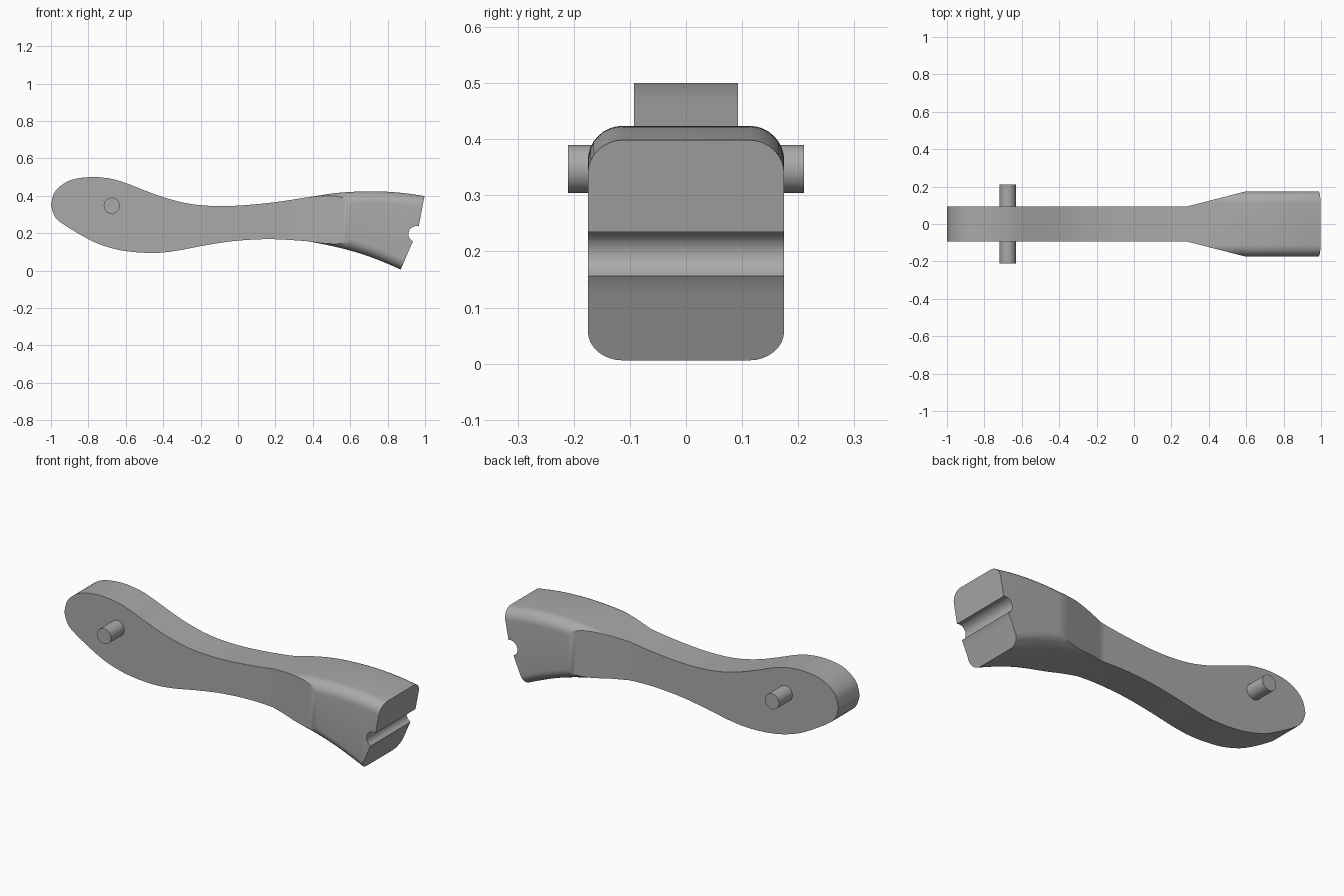
import bpy, bmesh, math
from mathutils import Vector

cube = bpy.data.objects.get("Cube")
if cube:
    bpy.data.objects.remove(cube)

grey = bpy.data.materials.new("plain grey")
grey.use_nodes = True
colour = (0.4, 0.4, 0.4, 1)
grey.diffuse_color = colour
grey.node_tree.nodes["Principled BSDF"].inputs["Base Color"].default_value = colour

# Upper and lower outline of the lever, from the rounded nose to past the cut end
TOP = [(-1, .35), (-.98, .42), (-.92, .472), (-.85, .494), (-.76, .5), (-.67, .489), (-.6, .468),
       (-.49, .425), (-.39, .389), (-.28, .361), (-.18, .348), (-.07, .345), (.04, .35), (.2, .366),
       (.4, .396), (.54, .416), (.71, .424), (.86, .417), (1, .398), (1.1, .38)]
BOTTOM = [(-1, .35), (-.98, .29), (-.93, .245), (-.8, .168), (-.71, .13), (-.6, .104), (-.46, .094),
          (-.34, .104), (-.18, .134), (-.02, .158), (.16, .168), (.33, .16), (.41, .15), (.57, .115),
          (.71, .072), (.87, .006), (1.1, -.1)]
THIN, WIDE = .093, .175            # half widths of arm and head
TAPER_START, TAPER_END = .28, .6
FILLET = .062


def smooth_path(points, steps=8):
    """Catmull-Rom curve through the points."""
    p = [Vector(q) for q in points]
    p = [p[0]] + p + [p[-1]]
    path = []
    for a, b, c, d in zip(p, p[1:], p[2:], p[3:]):
        for i in range(steps):
            t = i / steps
            path.append(b + (c - a) * t / 2 + (a * 2 - b * 5 + c * 4 - d) * t**2 / 2
                        + (b * 3 - a - c * 3 + d) * t**3 / 2)
    return path + [p[-1]]


def height(path, x):
    for a, b in zip(path, path[1:]):
        if a.x <= x <= b.x and b.x > a.x:
            return a.y + (b.y - a.y) * (x - a.x) / (b.x - a.x)
    return path[0].y if x < path[0].x else path[-1].y


def finish(bm, name):
    bmesh.ops.recalc_face_normals(bm, faces=bm.faces)
    mesh = bpy.data.meshes.new(name)
    bm.to_mesh(mesh)
    bm.free()
    obj = bpy.data.objects.new(name, mesh)
    bpy.context.collection.objects.link(obj)
    mesh.materials.append(grey)
    return obj


def shade(obj):
    bpy.ops.object.select_all(action='DESELECT')
    obj.select_set(True)
    bpy.context.view_layer.objects.active = obj
    bpy.ops.object.shade_smooth_by_angle(angle=math.radians(30))


def section(x, upper, lower):
    """Filleted wide section, trimmed to the width of the lever at x."""
    t = min(max((x - TAPER_START) / (TAPER_END - TAPER_START), 0), 1)
    width = THIN + (WIDE - THIN) * t
    inner = WIDE - FILLET
    sweep = math.asin(min(max((width - inner) / FILLET, 0), 1))
    arc = []
    for i in range(9):
        a = sweep * i / 8
        arc.append((min(width, inner + FILLET * math.sin(a)), FILLET * (1 - math.cos(a))))
    top, low = height(upper, x), height(lower, x)
    right = [(y, top - d) for y, d in arc] + [(y, low + d) for y, d in reversed(arc)]
    return [(x, y, z) for y, z in right] + [(x, -y, z) for y, z in reversed(right)]


# Lever body, lofted along x
upper, lower = smooth_path(TOP), smooth_path(BOTTOM)
stations = [-1 + .1 * (i / 12)**2 for i in range(12)]
stations += [-.9 + .02 * i for i in range(99)]
bm = bmesh.new()
rings = [[bm.verts.new(co) for co in section(x, upper, lower)] for x in stations]
for a, b in zip(rings, rings[1:]):
    for i in range(len(a)):
        j = (i + 1) % len(a)
        bm.faces.new((a[i], a[j], b[j], b[i]))
bm.faces.new(rings[-1])
bmesh.ops.remove_doubles(bm, verts=bm.verts, dist=.0001)
body = finish(bm, "lever_body")

# Cutter: angled end faces with a round groove between them
profile = [(1.3, .6), (1.031, .6), (.997, .398), (.966, .235)]
for i in range(13):
    a = math.radians(75 + 170 * i / 12)
    profile.append((.954 + .043 * math.cos(a), .195 + .043 * math.sin(a)))
profile += [(.934, .154), (.87, .006), (.78, -.2), (1.3, -.2)]
bm = bmesh.new()
face = bm.faces.new([bm.verts.new((x, -.4, z)) for x, z in profile])
new = bmesh.ops.extrude_face_region(bm, geom=[face])["geom"]
bmesh.ops.translate(bm, vec=(0, .8, 0), verts=[v for v in new if isinstance(v, bmesh.types.BMVert)])
cutter = finish(bm, "end_cutter")
cutter.hide_render = True

cut = body.modifiers.new("end cut", 'BOOLEAN')
cut.operation = 'DIFFERENCE'
cut.solver = 'EXACT'
cut.object = cutter
bpy.context.view_layer.objects.active = body
bpy.ops.object.modifier_apply(modifier=cut.name)
bpy.data.objects.remove(cutter)
shade(body)

# Pivot pin through the thick end
bpy.ops.mesh.primitive_cylinder_add(vertices=40, radius=.043, depth=.42, location=(-.675, 0, .347),
                                    rotation=(math.pi / 2, 0, 0))
pin = bpy.context.object
pin.name = "pivot_pin"
pin.data.materials.append(grey)
shade(pin)
